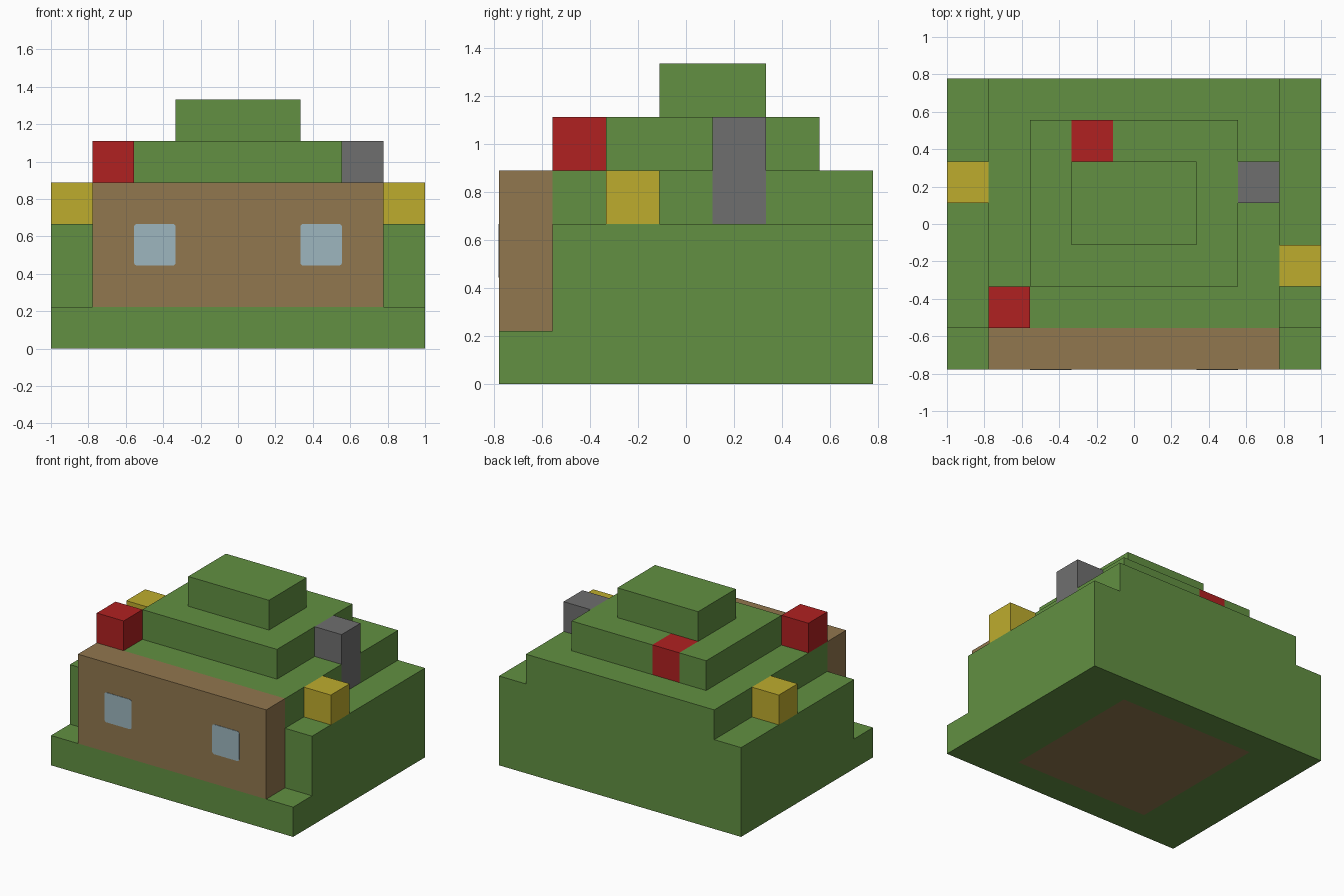
import bpy
import bmesh
from mathutils import Matrix, Vector

if "Cube" in bpy.data.objects:
    bpy.data.objects.remove(bpy.data.objects["Cube"], do_unlink=True)

U = 2 / 9                          # one block
NX, NY = 9, 7                      # footprint in blocks


def material(name, r, g, b):
    m = bpy.data.materials.new(name)
    m.use_nodes = True
    m.diffuse_color = (r, g, b, 1)
    m.node_tree.nodes["Principled BSDF"].inputs["Base Color"].default_value = (r, g, b, 1)
    return m


green = material("grass green", 0.122, 0.28, 0.054)
brown = material("wood brown", 0.285, 0.184, 0.077)
red = material("red", 0.434, 0.015, 0.015)
yellow = material("yellow", 0.515, 0.413, 0.027)
grey = material("stone grey", 0.159, 0.159, 0.159)
glass = material("window blue", 0.337, 0.468, 0.521)

# Parts in block counts: name, material, low corner, high corner.
# A later part replaces the blocks of an earlier one.
PARTS = [
    ("ground_layer", green, (0, 0, 0), (9, 7, 1)),
    ("floor", brown, (2, 1, 0), (7, 6, 1)),
    ("hill_body", green, (0, 1, 1), (9, 7, 3)),
    ("lower_roof_step", green, (1, 1, 3), (8, 7, 4)),
    ("middle_roof_step", green, (2, 2, 4), (7, 6, 5)),
    ("top_roof_step", green, (3, 3, 5), (6, 5, 6)),
    ("front_wall", brown, (1, 0, 1), (8, 1, 4)),
    ("front_red_flower", red, (1, 1, 4), (2, 2, 5)),
    ("back_red_flower", red, (3, 5, 4), (4, 6, 5)),
    ("right_yellow_flower", yellow, (0, 4, 3), (1, 5, 4)),
    ("left_yellow_flower", yellow, (8, 2, 3), (9, 3, 4)),
    ("chimney", grey, (7, 4, 3), (8, 5, 5)),
]

# Fill the block grid
owner = {}
for name, mat, lo, hi in PARTS:
    for x in range(lo[0], hi[0]):
        for y in range(lo[1], hi[1]):
            for z in range(lo[2], hi[2]):
                owner[x, y, z] = name


def add_object(name, bm, mat):
    mesh = bpy.data.meshes.new(name)
    bm.to_mesh(mesh)
    bm.free()
    mesh.materials.append(mat)
    obj = bpy.data.objects.new(name, mesh)
    bpy.context.collection.objects.link(obj)
    return obj


def block_face(bm, cell, axis, side):
    """Add the square on one side of a block, facing outward."""
    a, b = Vector(), Vector()
    a[(axis + 1) % 3] = b[(axis + 2) % 3] = 1
    start = Vector(cell) - Vector((NX / 2, NY / 2, 0))
    start[axis] += max(side, 0)
    corners = [start, start + a, start + a + b, start + b]
    if side < 0:
        corners.reverse()
    bm.faces.new([bm.verts.new(c * U) for c in corners])


# Each part keeps only its exposed outer faces
for name, mat, lo, hi in PARTS:
    bm = bmesh.new()
    for cell in [c for c, n in owner.items() if n == name]:
        for axis in range(3):
            for side in (-1, 1):
                beside = list(cell)
                beside[axis] += side
                if tuple(beside) not in owner:
                    block_face(bm, cell, axis, side)
    bmesh.ops.remove_doubles(bm, verts=bm.verts, dist=0.001)
    add_object(name, bm, mat)

# Window panes with rounded corners on the front wall
for name, side in (("right_window", -1), ("left_window", 1)):
    bm = bmesh.new()
    bmesh.ops.create_cube(bm, size=1, matrix=Matrix.Diagonal((U, 0.006, U, 1)))
    corners = [e for e in bm.edges
               if abs(e.verts[0].co.y - e.verts[1].co.y) > 0.001]
    bmesh.ops.bevel(bm, geom=corners, offset=0.015, segments=3,
                    profile=0.5, affect='EDGES')
    pane = add_object(name, bm, glass)
    pane.location = (side * 2 * U, -NY / 2 * U, 2.5 * U)
